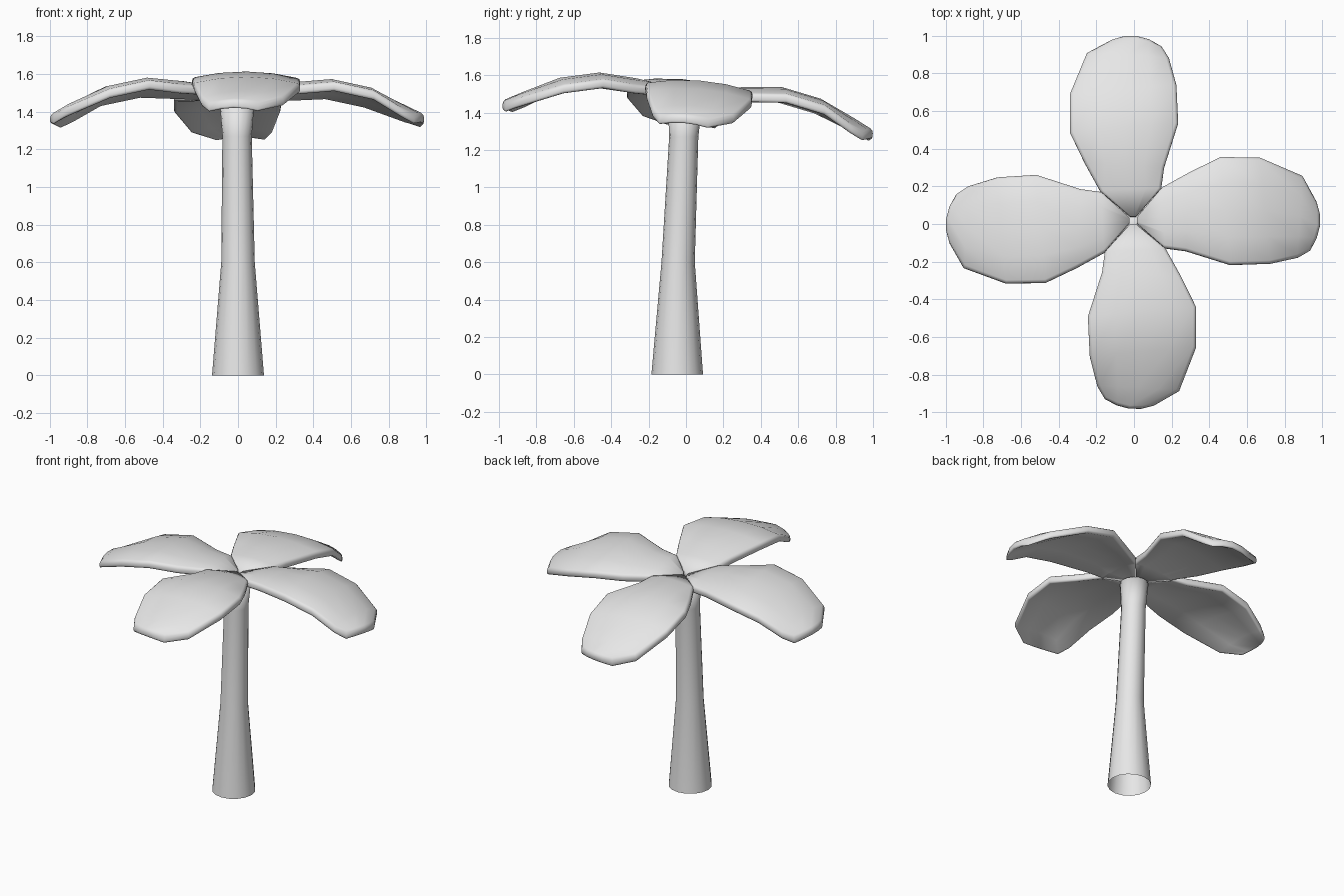
import bpy, bmesh, math
from mathutils import Matrix, Vector

cube = bpy.data.objects.get("Cube")
if cube:
    bpy.data.objects.remove(cube, do_unlink=True)

grey = bpy.data.materials.new("plain_grey")
grey.use_nodes = True
grey.diffuse_color = (0.8, 0.8, 0.8, 1)
grey.node_tree.nodes["Principled BSDF"].inputs["Base Color"].default_value = (0.8, 0.8, 0.8, 1)


def make_object(name, bm):
    bmesh.ops.recalc_face_normals(bm, faces=bm.faces[:])
    mesh = bpy.data.meshes.new(name)
    bm.to_mesh(mesh)
    bm.free()
    mesh.materials.append(grey)
    for poly in mesh.polygons:
        poly.use_smooth = True
    obj = bpy.data.objects.new(name, mesh)
    bpy.context.collection.objects.link(obj)
    return obj


def skin(bm, rows, closed):
    """Join successive rows of vertices with quads."""
    for a, b in zip(rows, rows[1:]):
        n = len(a)
        for i in range(n if closed else n - 1):
            j = (i + 1) % n
            bm.faces.new((a[i], a[j], b[j], b[i]))


# Trunk: tapered, slightly leaning tube, open at the foot
SIDES = 16
trunk_rings = [  # centre x, centre y, z, radius
    (0, -0.047, 0, 0.138),
    (0, -0.042, 0.6, 0.089),
    (-0.005, -0.012, 1.27, 0.078),
    (-0.005, -0.005, 1.45, 0.092),
]
bm = bmesh.new()
rings = []
for cx, cy, z, r in trunk_rings:
    angles = [math.tau * i / SIDES for i in range(SIDES)]
    rings.append([bm.verts.new((cx + r * math.cos(a), cy + r * math.sin(a), z)) for a in angles])
skin(bm, rings, True)
bm.faces.new(rings[-1])
make_object("trunk", bm)

# Leaf rows: left edge (x, y), right edge (x, y), height of the midrib
leaf_rows = [
    ((0.02, 0.015), (0.02, -0.015), 1.50),
    ((0.155, 0.175), (0.17, -0.15), 1.54),
    ((0.30, 0.255), (0.28, -0.165), 1.56),
    ((0.465, 0.335), (0.515, -0.24), 1.575),
    ((0.675, 0.335), (0.725, -0.23), 1.53),
    ((0.90, 0.245), (0.875, -0.19), 1.44),
    ((0.975, 0.11), (0.94, -0.15), 1.385),
]
COLUMNS = 4
THICK = 0.05


def leaf_mesh():
    bm = bmesh.new()
    rows = []
    for k, (left, right, z) in enumerate(leaf_rows):
        a, b = Vector(left), Vector(right)
        tip = 0.035 if k == len(leaf_rows) - 1 else 0
        arch = 0.035 * min(1, k / 2) * (0.5 if tip else 1)
        row = []
        for i in range(COLUMNS + 1):
            t = i / COLUMNS
            v = 2 * t - 1
            p = a.lerp(b, t)
            row.append(bm.verts.new((p.x + tip * (1 - v * v), p.y, z - THICK - arch * v * v)))
        rows.append(row)
    skin(bm, rows, False)
    # Thicken upward
    new = bmesh.ops.extrude_face_region(bm, geom=bm.faces[:], use_keep_orig=True)["geom"]
    bmesh.ops.translate(bm, vec=(0, 0, THICK), verts=[g for g in new if isinstance(g, bmesh.types.BMVert)])
    bmesh.ops.recalc_face_normals(bm, faces=bm.faces[:])
    # Round the rim beyond the narrow base
    rim = [e for e in bm.edges
           if len(e.link_faces) == 2 and e.calc_face_angle() > 0.8
           and min(v.co.x for v in e.verts) > 0.1
           and (e.verts[0].co - e.verts[1].co).xy.length > 0.01]
    bmesh.ops.bevel(bm, geom=rim, offset=0.016, segments=2, profile=0.5, affect='EDGES', clamp_overlap=True)
    return bm


# Four leaves around a crown that tips slightly toward the back
crown = (Matrix.Translation((-0.005, 0.02, 1.5)) @ Matrix.Rotation(-0.08, 4, 'X')
         @ Matrix.Translation((0, 0, -1.5)))
for i, side in enumerate(("left", "back", "right", "front")):
    bm = leaf_mesh()
    bm.transform(crown @ Matrix.Rotation(i * math.pi / 2, 4, 'Z'))
    make_object(side + "_leaf", bm)
